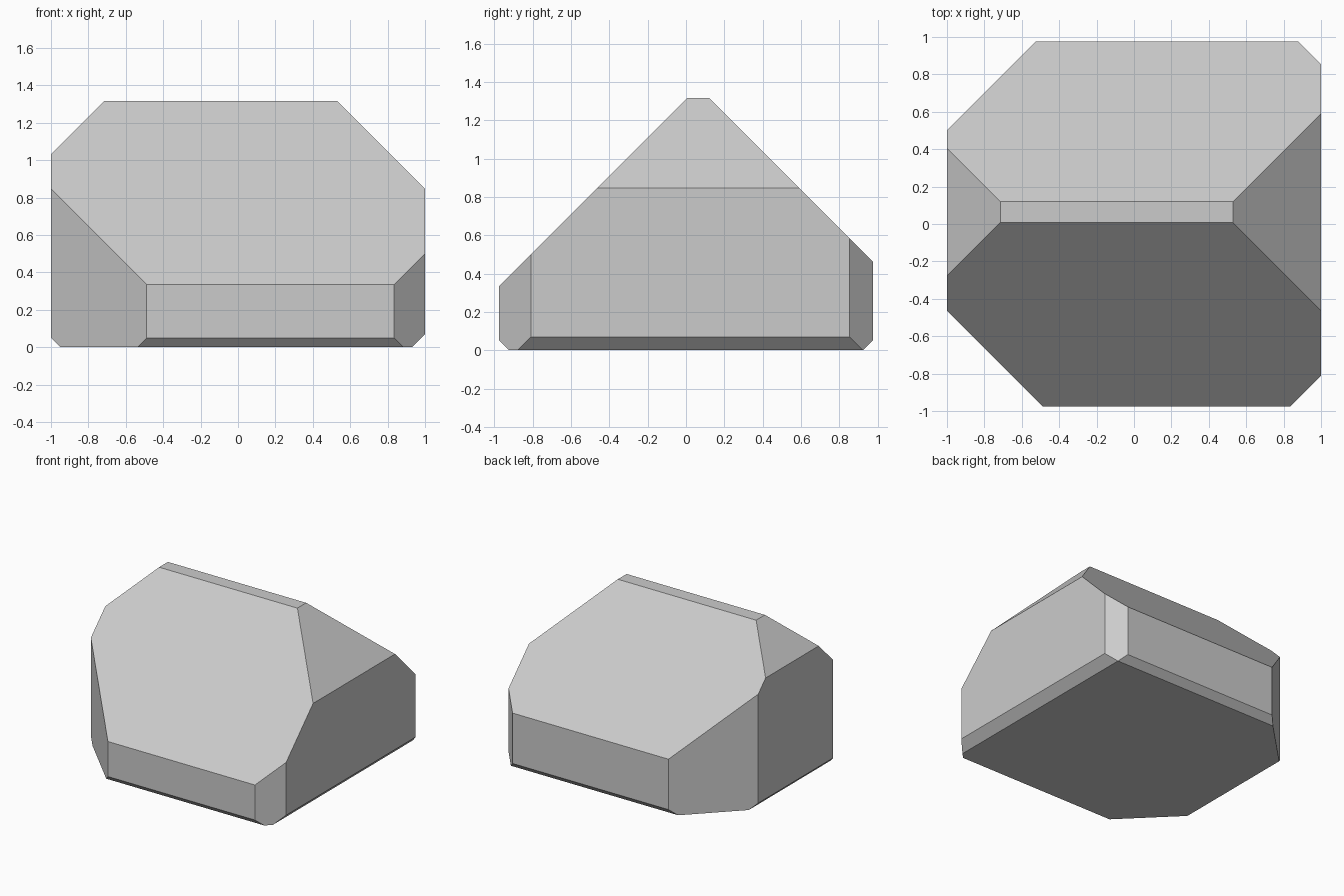
import bpy, bmesh
from mathutils import Matrix, Vector

if "Cube" in bpy.data.objects:
    bpy.data.objects.remove(bpy.data.objects["Cube"])

HX, HY, H = 1.0, 0.975, 1.317

# Base block standing on the ground
bm = bmesh.new()
bmesh.ops.create_cube(bm, size=1.0, matrix=Matrix.Translation((0, 0, H / 2))
                      @ Matrix.Diagonal((2 * HX, 2 * HY, H, 1)))

# 45-degree edge cuts: (direction, offset), keeping direction . p <= offset
cuts = [
    # roof slopes: front, back, left, right
    ((0, -1, 1), 1.31), ((0, 1, 1), 1.437), ((-1, 0, 1), 2.032), ((1, 0, 1), 1.847),
    # upright corners
    ((-1, -1, 0), 1.463), ((1, -1, 0), 1.81), ((-1, 1, 0), 1.50), ((1, 1, 0), 1.853),
    # thin chamfers around the bottom
    ((0, -1, -1), 0.925), ((0, 1, -1), 0.923), ((-1, 0, -1), 0.95), ((1, 0, -1), 0.93),
]


def slice_off(direction, offset):
    n = Vector(direction)
    bmesh.ops.bisect_plane(bm, geom=bm.verts[:] + bm.edges[:] + bm.faces[:], dist=1e-5,
                           plane_co=n * (offset / n.length_squared), plane_no=n,
                           clear_outer=True)
    bmesh.ops.holes_fill(bm, edges=[e for e in bm.edges if e.is_boundary], sides=0)


for direction, offset in cuts:
    slice_off(direction, offset)
bmesh.ops.recalc_face_normals(bm, faces=bm.faces[:])

# Finished flat-faced block
mesh = bpy.data.meshes.new("faceted_block")
bm.to_mesh(mesh)
bm.free()
bpy.context.collection.objects.link(bpy.data.objects.new("faceted_block", mesh))
